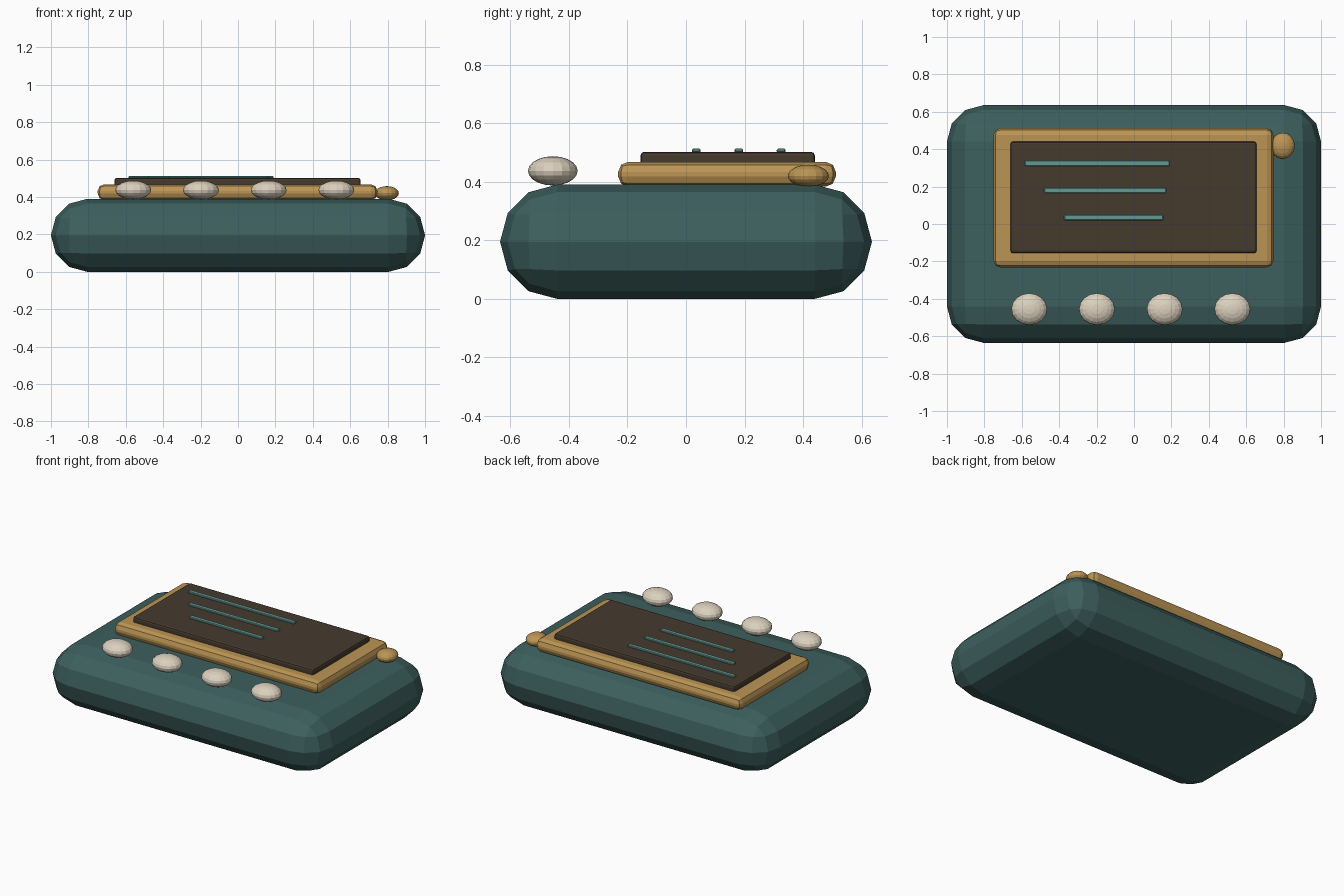
import bpy

if "Cube" in bpy.data.objects:
    bpy.data.objects.remove(bpy.data.objects["Cube"])


def material(name, rgb):
    m = bpy.data.materials.new(name)
    m.diffuse_color = (*rgb, 1)
    m.use_nodes = True
    m.node_tree.nodes["Principled BSDF"].inputs["Base Color"].default_value = m.diffuse_color
    return m


TEAL = material("dark_teal", (0.045, 0.115, 0.11))
BRASS = material("brass", (0.50, 0.30, 0.09))
BROWN = material("dark_brown", (0.06, 0.042, 0.027))
CREAM = material("cream", (0.72, 0.64, 0.52))
PALE = material("pale_teal", (0.13, 0.32, 0.29))


def finish(ob, name, size, mat):
    ob.name = name
    ob.scale = size
    bpy.ops.object.transform_apply(location=False, rotation=False, scale=True)
    ob.data.materials.append(mat)
    return ob


def rounded_box(name, x, y, z, bevel, segments, mat):
    """Box from (min, max) ranges with bevelled edges."""
    centre = [(a + b) / 2 for a, b in (x, y, z)]
    size = [b - a for a, b in (x, y, z)]
    bpy.ops.mesh.primitive_cube_add(size=1, location=centre)
    ob = finish(bpy.context.object, name, size, mat)
    mod = ob.modifiers.new("round_edges", 'BEVEL')
    mod.width = bevel
    mod.segments = segments
    mod.limit_method = 'NONE'
    return ob


def pebble(name, centre, radii, segments, rings, mat):
    """Flattened low-poly sphere."""
    bpy.ops.mesh.primitive_uv_sphere_add(segments=segments, ring_count=rings,
                                         radius=1, location=centre)
    return finish(bpy.context.object, name, radii, mat)


# Case
rounded_box("case", (-1, 1), (-0.635, 0.635), (0, 0.39), 0.194, 3, TEAL)

# Screen surround and screen
rounded_box("screen_frame", (-0.75, 0.745), (-0.232, 0.512), (0.383, 0.468),
            0.035, 2, BRASS)
rounded_box("screen", (-0.66, 0.655), (-0.155, 0.44), (0.455, 0.502),
            0.012, 2, BROWN)

# Lines on the screen
for i, (x0, x1, y) in enumerate([(-0.585, 0.19, 0.325), (-0.48, 0.172, 0.18),
                                 (-0.373, 0.157, 0.035)]):
    rounded_box(f"screen_line_{i + 1}", (x0, x1), (y - 0.015, y + 0.015),
                (0.499, 0.513), 0.004, 1, PALE)

# Row of buttons
for i in range(4):
    pebble(f"button_{i + 1}", (-0.56 + i * 0.362, -0.455, 0.437),
           (0.096, 0.085, 0.05), 16, 10, CREAM)

# Side knob
pebble("side_knob", (0.796, 0.418, 0.42), (0.064, 0.07, 0.038), 16, 10, BRASS)
